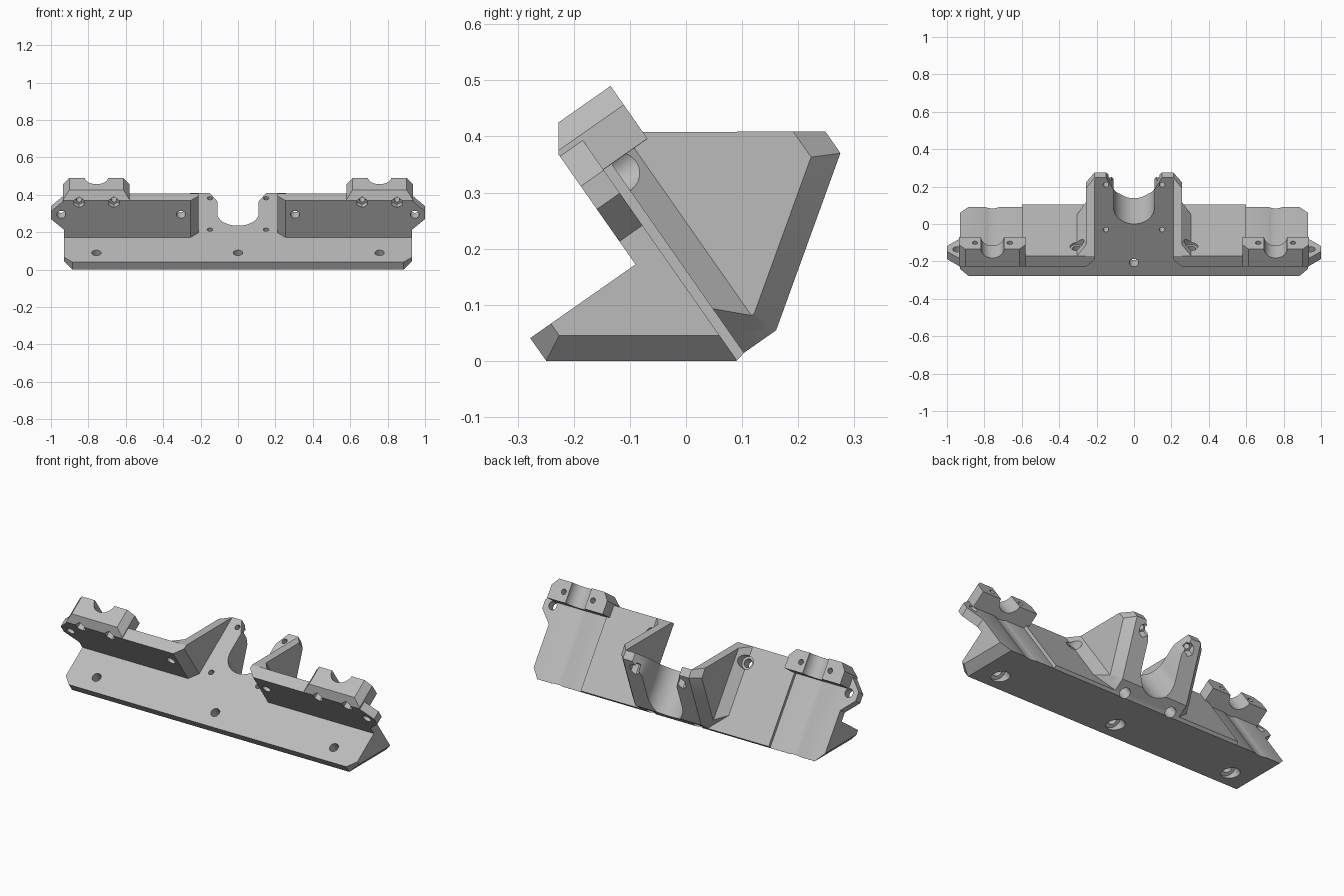
import bpy, bmesh
from math import cos, sin, pi, radians
from mathutils import Vector, Matrix

cube = bpy.data.objects.get("Cube")
if cube:
    bpy.data.objects.remove(cube)

# Local frame: x across, y through the upright plate, z along the plate.
TILT = radians(35)
PLACE = Matrix.Translation((0, -0.09, 0.172)) @ Matrix.Rotation(TILT, 4, 'X')
UP = Vector((0, sin(TILT), cos(TILT)))      # world up in the local frame

scene_group = bpy.context.scene.collection
solids = bpy.data.collections.new("solids")
cutters = bpy.data.collections.new("cutters")
for group in (solids, cutters):
    scene_group.children.link(group)


def prism(name, group, axis, points, start, end, cuts=()):
    """Extrude a 2D outline along an axis, then slice off chamfers."""
    place = {'x': lambda p, d: (d, p[0], p[1]),
             'y': lambda p, d: (p[0], d, p[1]),
             'z': lambda p, d: (p[0], p[1], d)}[axis]
    bm = bmesh.new()
    face = bm.faces.new([bm.verts.new(place(p, start)) for p in points])
    moved = bmesh.ops.extrude_face_region(bm, geom=[face])
    shift = Vector(place((0, 0), end - start))
    bmesh.ops.translate(bm, vec=shift, verts=[v for v in moved["geom"]
                                              if isinstance(v, bmesh.types.BMVert)])
    for co, normal in cuts:
        bmesh.ops.bisect_plane(bm, geom=bm.verts[:] + bm.edges[:] + bm.faces[:], dist=1e-5,
                               plane_co=co, plane_no=normal, clear_outer=True)
        bmesh.ops.holes_fill(bm, edges=[e for e in bm.edges if e.is_boundary])
    bmesh.ops.recalc_face_normals(bm, faces=bm.faces[:])
    mesh = bpy.data.meshes.new(name)
    bm.to_mesh(mesh)
    bm.free()
    obj = bpy.data.objects.new(name, mesh)
    group.objects.link(obj)
    obj.hide_render = group != scene_group
    return obj


def both(normal, co):
    """The same chamfer plane on the left and right sides."""
    return [(Vector((s * co[0], co[1], co[2])), Vector((s * normal[0], normal[1], normal[2])))
            for s in (1, -1)]


def ring(x, y, r, n):
    return [(x + r * cos(2 * pi * (i + .5) / n), y + r * sin(2 * pi * (i + .5) / n))
            for i in range(n)]


def box(x0, x1, y0, y1):
    return [(x0, y0), (x1, y0), (x1, y1), (x0, y1)]


def mirror(points):
    return points + [(-x, y) for x, y in reversed(points)]


def hole(axis, x, y, r, start, end, n=32):
    prism("hole", cutters, axis, ring(x, y, r, n), start, end)


# Base wedge and upright plate
floor_corner = Vector((0, 0.049, -0.244))
body = prism("mounting_bracket", scene_group, 'x',
             [(-.229, 0), (0, 0), (0, .24), (.068, .24), (.068, -.24), (.049, -.244), (-.229, -.05)],
             -.93, .93,
             both(Vector((1, 0, 0)) - UP, Vector((.885, 0, 0)) + floor_corner)
             + both((1, -1, 0), (.885, -.229, 0)))

# Central pillar with chamfered rear and foot
foot = both((1, 0, -1), (.21, 0, -.24))
prism("pillar", solids, 'x',
      [(.05, -.24), (.138, -.24), (.413, -.047), (.413, 0), (.068, .24), (.05, .24)], -.257, .257,
      both((1, .574, -.819), (.21, .138, -.24)) + both((1, 1, 0), (.21, .413, 0)) + foot)
prism("pillar_flare", solids, 'z', mirror([(.324, .05), (.257, .117)]), -.24, .24,
      foot + [(Vector((0, .068, .24)), UP)])

for side in (1, -1):
    # Rod clamp and end ear
    lo, hi = sorted((side * .58, side * .935))
    prism("rod_clamp", solids, 'x',
          [(0, .171), (0, .24), (.033, .286), (.146, .286), (.146, .171)], lo, hi,
          [(Vector((hi, 0, .245)), Vector((1, 0, .8))), (Vector((lo, 0, .245)), Vector((-1, 0, .8)))])
    prism("ear", solids, 'y', [(side * x, z) for x, z in
          [(.9, .05), (.93, .05), (1, .12), (1, .17), (.93, .24), (.9, .24)]], 0, .05)

    # Rod recess and grooves
    rod = side * .757
    lo, hi = sorted((side * .6, side * 1.1))
    prism("rod_recess", cutters, 'z', box(lo, hi, .05, .3), -.4, .171)
    hole('z', rod, .15, .107, -.4, .171, 48)
    hole('z', rod, .15, .062, .1, .4)

    # Bolt holes through the plate and clamp
    hole('y', side * .945, .15, .024, -.1, .2)
    hole('y', side * .305, .15, .024, -.1, .2)
    hole('y', side * .305, .15, .037, .055, .3)
    for offset in (-.093, .093):
        hole('y', rod + offset, .226, .015, -.1, .3, 16)
        hole('y', rod + offset, .226, .031, -.05, .03, 6)

    # Small bolt holes in the pillar
    for y, pocket in ((.073, -.16), (.366, -.045)):
        hole('z', side * .15, y, .015, -.5, .1, 16)
        hole('z', side * .15, y, .03, -.5, pocket, 6 if y > .2 else 24)

# Counterbored base holes
for x in (-.757, 0, .757):
    hole('z', x, -.143, .025, -.4, .1)
    hole('z', x, -.143, .045, -.4, -.06)

# Channel above the sloping face, and the round-bottomed notch
prism("channel", cutters, 'z', mirror([(.3, -.045), (.21, .045), (.21, .6)]), 0, .5)
arc = [(.11 * sin(pi / 2 * i / 16), .22 - .11 * cos(pi / 2 * i / 16)) for i in range(1, 17)]
prism("notch", cutters, 'z', mirror(arc + [(.11, .335), (.15, .414), (.15, .5)]), -.6, .05)

# Merge the parts, then cut
bpy.context.view_layer.objects.active = body
body.select_set(True)
for group, operation in ((solids, 'UNION'), (cutters, 'DIFFERENCE')):
    mod = body.modifiers.new(operation.lower(), 'BOOLEAN')
    mod.operation = operation
    mod.operand_type = 'COLLECTION'
    mod.collection = group
    mod.solver = 'EXACT'
    bpy.ops.object.modifier_apply(modifier=mod.name)
for group in (solids, cutters):
    for obj in list(group.objects):
        bpy.data.objects.remove(obj)
    bpy.data.collections.remove(group)

# Material, shading and final pose
grey = bpy.data.materials.new("light_grey")
grey.use_nodes = True
colour = (.5, .5, .5, 1)
grey.diffuse_color = colour
grey.node_tree.nodes["Principled BSDF"].inputs["Base Color"].default_value = colour
body.data.materials.clear()
body.data.materials.append(grey)
body.data.transform(PLACE)
bpy.ops.object.shade_smooth_by_angle(angle=radians(30))
